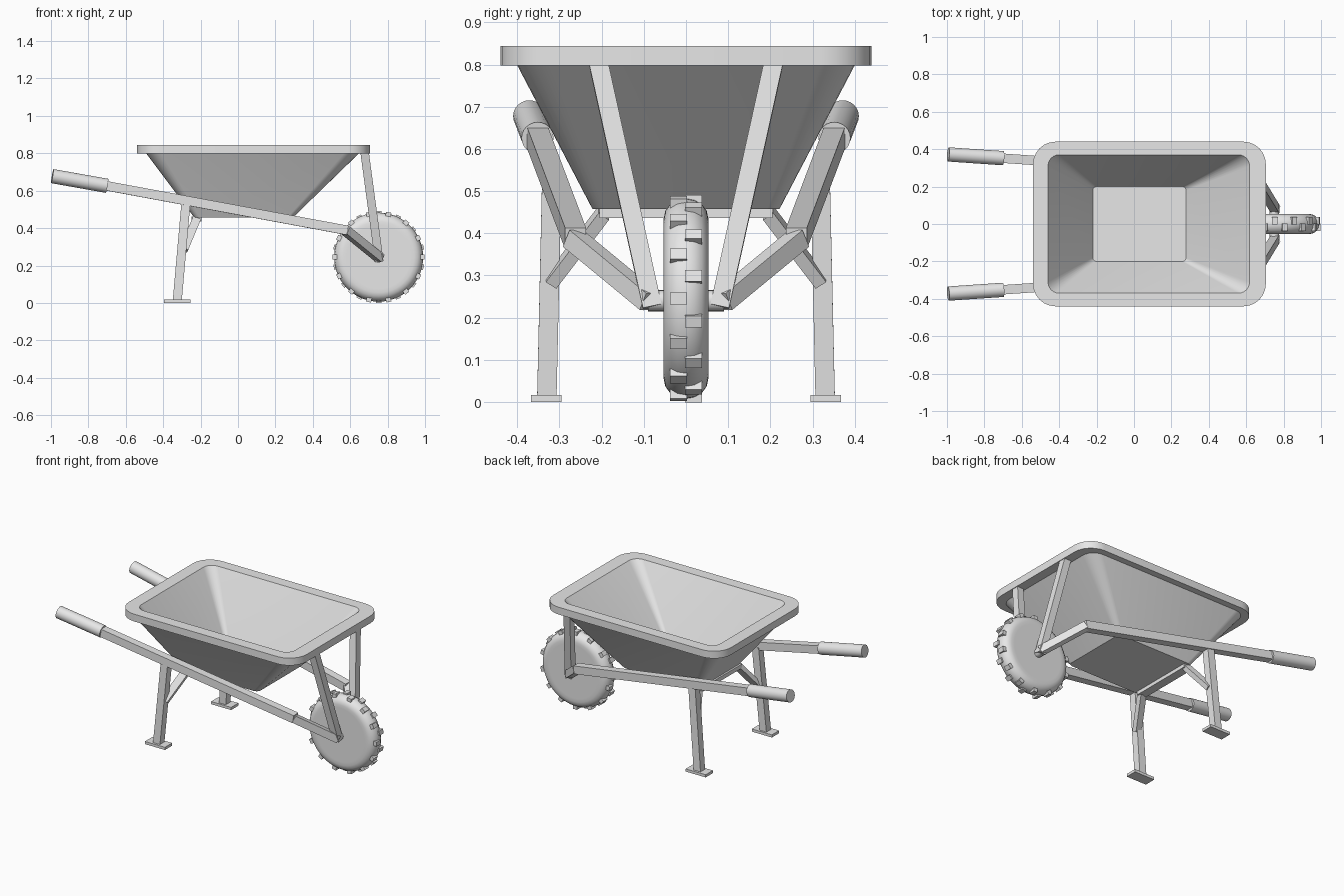
import bpy, bmesh, math
from mathutils import Vector, Matrix

if "Cube" in bpy.data.objects:
    bpy.data.objects.remove(bpy.data.objects["Cube"])

grey = bpy.data.materials.new("plain_grey")
grey.diffuse_color = (0.8, 0.8, 0.8, 1)
grey.use_nodes = True
grey.node_tree.nodes["Principled BSDF"].inputs["Base Color"].default_value = grey.diffuse_color


def finish(name, bm, smooth=None):
    """Turn a bmesh into a named object, smooth below the given angle."""
    bmesh.ops.recalc_face_normals(bm, faces=bm.faces)
    for f in bm.faces:
        f.smooth = smooth is not None
    me = bpy.data.meshes.new(name)
    bm.to_mesh(me)
    bm.free()
    if smooth:
        me.set_sharp_from_angle(angle=math.radians(smooth))
    me.materials.append(grey)
    ob = bpy.data.objects.new(name, me)
    bpy.context.collection.objects.link(ob)
    return ob


def frame(a, b, ref):
    """Matrix at the middle of a-b with local z along it and x across ref."""
    a, b = Vector(a), Vector(b)
    z = (b - a).normalized()
    x = Vector(ref).cross(z).normalized()
    rot = Matrix((x, z.cross(x), z)).transposed().to_4x4()
    return Matrix.Translation((a + b) / 2) @ rot, (b - a).length


def beam(name, a, b, w=0.05, h=0.05, ref=(0, 0, 1)):
    m, length = frame(a, b, ref)
    bm = bmesh.new()
    bmesh.ops.create_cube(bm, size=1, matrix=m @ Matrix.Diagonal((w, h, length, 1)))
    return finish(name, bm)


def rod(name, a, b, r, ref=(0, 0, 1)):
    m, length = frame(a, b, ref)
    bm = bmesh.new()
    bmesh.ops.create_cone(bm, cap_ends=True, segments=24, radius1=r, radius2=r,
                          depth=length, matrix=m)
    return finish(name, bm, 40)


def rounded_ring(bm, x0, x1, y, z, r, steps=6):
    """Rounded rectangle of vertices at height z."""
    ring = []
    for k, (cx, cy) in enumerate(((x1 - r, y - r), (x0 + r, y - r),
                                  (x0 + r, r - y), (x1 - r, r - y))):
        for i in range(steps + 1):
            t = math.pi / 2 * (k + i / steps)
            ring.append(bm.verts.new((cx + r * math.cos(t), cy + r * math.sin(t), z)))
    return ring


# Tub: outer wall, rolled rim, inner wall and floor lofted in one skin
bm = bmesh.new()
rings = [rounded_ring(bm, *p) for p in (
    (-0.235, 0.295, 0.222, 0.458, 0.03),
    (-0.490, 0.645, 0.400, 0.798, 0.08),
    (-0.540, 0.705, 0.440, 0.798, 0.12),
    (-0.540, 0.705, 0.440, 0.844, 0.12),
    (-0.460, 0.618, 0.370, 0.844, 0.06),
    (-0.220, 0.278, 0.200, 0.475, 0.02))]
for lo, hi in zip(rings, rings[1:]):
    n = len(lo)
    for i in range(n):
        j = (i + 1) % n
        bm.faces.new((lo[i], lo[j], hi[j], hi[i]))
bm.faces.new(rings[0])
bm.faces.new(rings[-1])
finish("tub", bm, 30)

# Wheel: lathed tyre with flat sides and a rounded tread
CX, CZ = 0.752, 0.245
profile = [(0, -0.053), (0.17, -0.053)]
for i in range(9):
    t = -math.pi / 2 + math.pi * i / 8
    profile.append((0.19 + 0.048 * math.cos(t), 0.053 * math.sin(t)))
profile += [(0.17, 0.053), (0, 0.053)]
bm = bmesh.new()
vs = [bm.verts.new((r, y, 0)) for r, y in profile]
es = [bm.edges.new(p) for p in zip(vs, vs[1:])]
bmesh.ops.spin(bm, geom=vs + es, cent=(0, 0, 0), axis=(0, 1, 0),
               angle=2 * math.pi, steps=48)
bmesh.ops.remove_doubles(bm, verts=bm.verts, dist=1e-5)
bmesh.ops.translate(bm, verts=bm.verts, vec=(CX, 0, CZ))
finish("wheel", bm, 40)

# Tread lugs: two staggered rows around the tyre
bm = bmesh.new()
for i in range(28):
    m = (Matrix.Translation((CX, 0, CZ))
         @ Matrix.Rotation(-2 * math.pi * i / 28, 4, 'Y')
         @ Matrix.Translation((0.232, 0.0175 if i % 2 else -0.0175, 0))
         @ Matrix.Diagonal((0.028, 0.04, 0.028, 1)))
    bmesh.ops.create_cube(bm, size=1, matrix=m)
finish("tread_lugs", bm)

rod("axle", (0.75, -0.09, 0.24), (0.75, 0.09, 0.24), 0.025)

# Frame parts repeated on both sides
for side, s in (("front", -1), ("back", 1)):
    rod(side + "_grip", (-0.993, s * 0.372, 0.678), (-0.70, s * 0.352, 0.626), 0.038)
    beam(side + "_handle_beam", (-0.72, s * 0.353, 0.629), (0.585, s * 0.262, 0.388))
    beam(side + "_fork_arm", (0.575, s * 0.268, 0.388), (0.76, s * 0.086, 0.238),
         0.045, 0.045)
    beam(side + "_tub_strut", (0.755, s * 0.08, 0.225), (0.677, s * 0.208, 0.805),
         0.045, 0.045, (0, 1, 0))
    beam(side + "_leg", (-0.325, s * 0.33, 0.01), (-0.278, s * 0.318, 0.54),
         0.048, 0.046, (0, 1, 0))
    beam(side + "_foot", (-0.395, s * 0.331, 0.0085), (-0.255, s * 0.331, 0.0085),
         0.072, 0.017)
    beam(side + "_leg_brace", (-0.29, s * 0.32, 0.285), (-0.222, s * 0.195, 0.448),
         0.045, 0.03, (0, 1, 0))

# Bar under the tub joining the two braces
beam("cross_bar", (-0.222, -0.205, 0.449), (-0.222, 0.205, 0.449), 0.055, 0.026)
